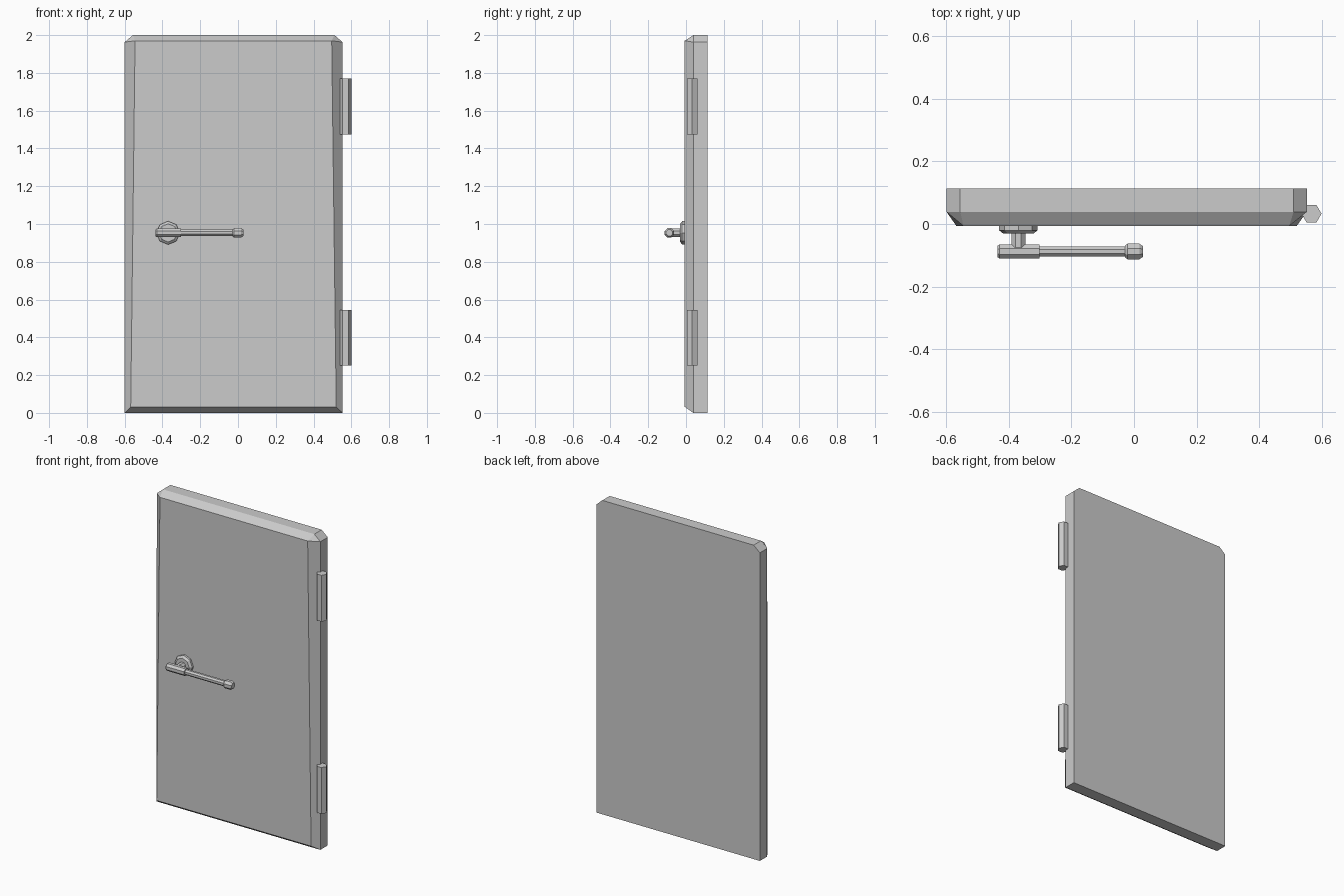
import bpy, bmesh, math
from mathutils import Vector, Matrix

if "Cube" in bpy.data.objects:
    bpy.data.objects.remove(bpy.data.objects["Cube"])


def finish(bm, name):
    bmesh.ops.recalc_face_normals(bm, faces=bm.faces)
    mesh = bpy.data.meshes.new(name)
    bm.to_mesh(mesh)
    bm.free()
    obj = bpy.data.objects.new(name, mesh)
    bpy.context.collection.objects.link(obj)
    return obj


def lathe(name, origin, axis, profile, sides, turn=0.0):
    """Faceted solid from (distance along axis, radius) pairs."""
    bm = bmesh.new()
    rings = []
    for d, r in profile:
        rings.append([bm.verts.new((r * math.cos(turn + 2 * math.pi * i / sides),
                                    r * math.sin(turn + 2 * math.pi * i / sides), d))
                      for i in range(sides)])
    for a, b in zip(rings, rings[1:]):
        for i in range(sides):
            j = (i + 1) % sides
            bm.faces.new((a[i], a[j], b[j], b[i]))
    bm.faces.new(rings[0])
    bm.faces.new(rings[-1])
    rot = Vector((0, 0, 1)).rotation_difference(Vector(axis)).to_matrix().to_4x4()
    bm.transform(Matrix.Translation(origin) @ rot)
    return finish(bm, name)


# Door slab: six-sided outline with cut top corners, bevelled to a four-cornered front
outline = [(-0.6, 0), (0.553, 0), (0.553, 1.963), (0.511, 2), (-0.556, 2), (-0.6, 1.963)]
front = [(-0.568, 0.032), (0.52, 0.032), (0.496, 1.97), (-0.545, 1.97)]
bm = bmesh.new()
back = [bm.verts.new((x, 0.113, z)) for x, z in outline]
mid = [bm.verts.new((x, 0.039, z)) for x, z in outline]
face = [bm.verts.new((x, -0.007, z)) for x, z in front]
bm.faces.new(back)
bm.faces.new(face)
for i in range(6):
    j = (i + 1) % 6
    bm.faces.new((back[i], back[j], mid[j], mid[i]))
match = [0, 1, 2, 2, 3, 3]  # front corner reached from each outline corner
for i in range(6):
    j = (i + 1) % 6
    a, b = face[match[i]], face[match[j]]
    bm.faces.new((mid[i], mid[j], b) if a == b else (mid[i], mid[j], b, a))
finish(bm, "door_panel")

# Hinges: hexagonal barrels
for name, z in (("lower_hinge", 0.25), ("upper_hinge", 1.475)):
    lathe(name, (0.568, 0.033, z), (0, 0, 1), [(0, 0.032), (0.295, 0.032)], 6)

# Handle: rosette, stem and lever
hx, hz, flat = -0.37, 0.953, math.pi / 8
lathe("handle_rosette", (hx, 0.0, hz), (0, -1, 0),
      [(0, 0.062), (0.02, 0.062), (0.031, 0.048)], 8)
lathe("handle_stem", (hx, -0.02, hz), (0, -1, 0),
      [(0, 0.024), (0.055, 0.024)], 8, flat)
lever_y = -0.088
lathe("lever_hub", (-0.436, lever_y, hz), (1, 0, 0),
      [(0, 0.02), (0.006, 0.025), (0.134, 0.025)], 8, flat)
lathe("lever_rod", (-0.31, lever_y, hz), (1, 0, 0),
      [(0, 0.018), (0.3, 0.018)], 8, flat)
lathe("lever_knob", (-0.029, lever_y, hz), (1, 0, 0),
      [(0, 0.02), (0.008, 0.027), (0.046, 0.027), (0.058, 0.018)], 8, flat)
